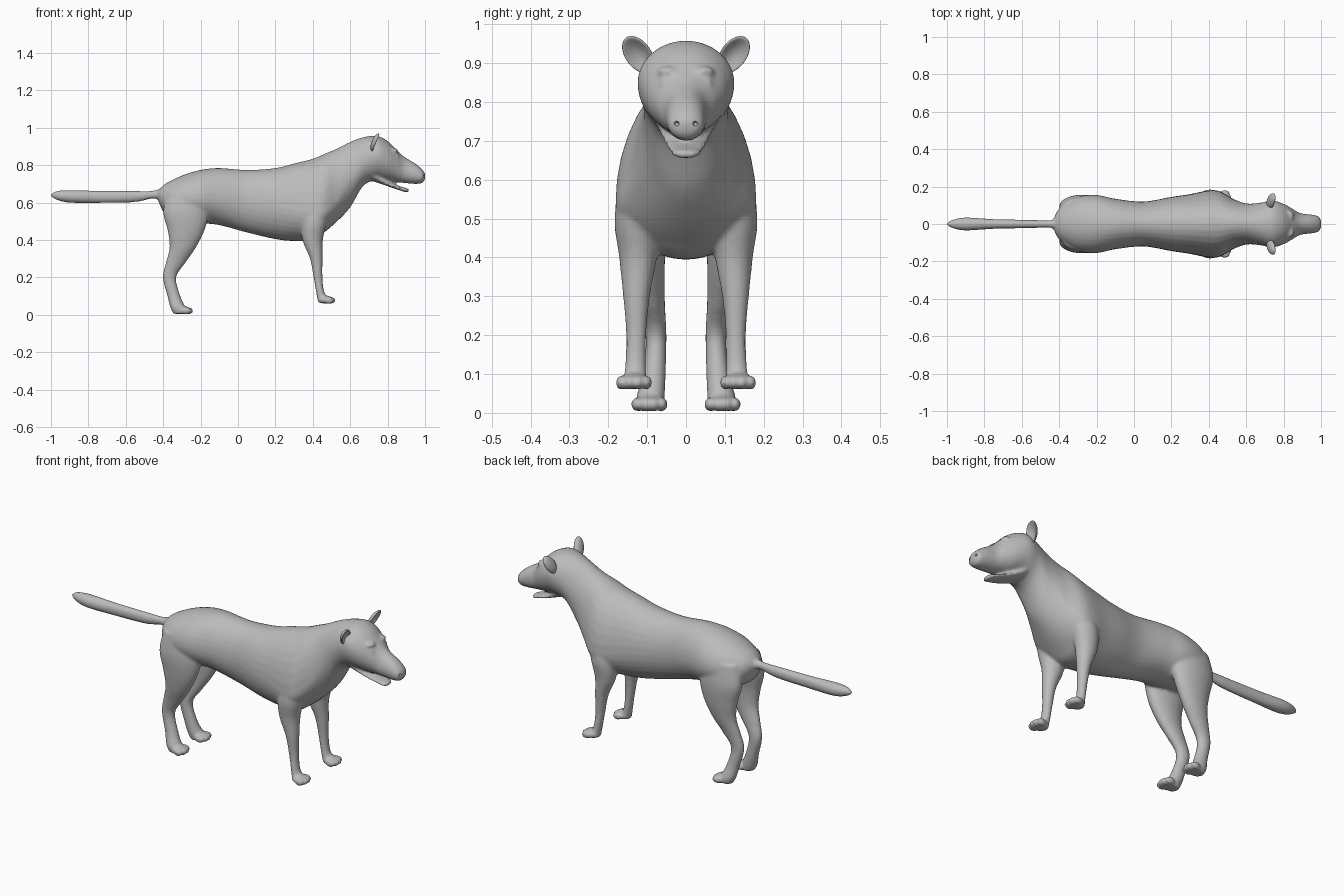
import bpy
import bmesh
import math
from mathutils import Matrix, Vector

cube = bpy.data.objects.get("Cube")
if cube:
    bpy.data.objects.remove(cube, do_unlink=True)

# One plain clay colour for everything
clay = bpy.data.materials.new("clay_grey")
clay.use_nodes = True
clay_colour = (0.5, 0.5, 0.5, 1)
clay.diffuse_color = clay_colour
clay.node_tree.nodes["Principled BSDF"].inputs["Base Color"].default_value = clay_colour


def smooth_path(sections, steps=6):
    """Catmull-Rom interpolation through a list of section tuples."""
    points = [Vector(s) for s in sections]
    points = [points[0]] + points + [points[-1]]
    result = []
    for i in range(1, len(points) - 2):
        a, b, c, d = points[i - 1:i + 3]
        for k in range(steps):
            t = k / steps
            result.append(0.5 * (2 * b + (c - a) * t
                                 + (2 * a - 5 * b + 4 * c - d) * t ** 2
                                 + (3 * b - a - 3 * c + d) * t ** 3))
    result.append(points[-1])
    return result


def upright_ring(section, angle):
    """Slice across x: position, bottom, top, half width, height of widest point."""
    x, bottom, top, width, middle = section
    s = math.sin(angle)
    reach = top - middle if s > 0 else middle - bottom
    return (x, width * math.cos(angle), middle + reach * s)


def flat_ring(section, angle):
    """Slice across z: height, back, front, inner and outer limits."""
    z, back, front, inner, outer = section
    return ((back + front) / 2 + (front - back) / 2 * math.cos(angle),
            (inner + outer) / 2 + (outer - inner) / 2 * math.sin(angle), z)


def loft(bm, sections, ring, side=1, count=32):
    rings = []
    for section in smooth_path(sections):
        loop = []
        for i in range(count):
            x, y, z = ring(section, math.tau * i / count)
            loop.append(bm.verts.new((x, y * side, z)))
        rings.append(loop)
    faces = [bm.faces.new(rings[0]), bm.faces.new(rings[-1])]
    for lower, upper in zip(rings, rings[1:]):
        for i in range(count):
            j = (i + 1) % count
            faces.append(bm.faces.new((lower[i], lower[j], upper[j], upper[i])))
    bmesh.ops.recalc_face_normals(bm, faces=faces)


def ellipsoid(bm, centre, size):
    matrix = Matrix.Translation(centre) @ Matrix.Diagonal((*size, 1))
    bmesh.ops.create_uvsphere(bm, u_segments=24, v_segments=16, radius=1, matrix=matrix)


def make_object(name, bm):
    mesh = bpy.data.meshes.new(name)
    for face in bm.faces:
        face.smooth = True
    bm.to_mesh(mesh)
    bm.free()
    mesh.materials.append(clay)
    obj = bpy.data.objects.new(name, mesh)
    bpy.context.collection.objects.link(obj)
    return obj


# Torso, neck, head and upper muzzle
torso = [
    (-.43, .62, .66, .03, .64), (-.39, .54, .7, .095, .62),
    (-.3, .5, .745, .145, .62), (-.2, .49, .775, .155, .62),
    (-.1, .48, .785, .135, .62), (.05, .44, .775, .12, .6),
    (.2, .405, .785, .145, .58), (.3, .395, .81, .16, .56),
    (.4, .4, .835, .18, .54), (.46, .44, .86, .175, .55),
    (.53, .5, .89, .135, .62), (.6, .575, .925, .11, .74),
    (.67, .69, .95, .113, .82), (.74, .72, .957, .125, .85),
    (.8, .715, .93, .108, .83), (.85, .71, .88, .08, .8),
    (.89, .705, .845, .058, .765), (.95, .7, .808, .05, .75),
    (.985, .705, .778, .042, .74), (1, .725, .758, .02, .74),
]
lower_jaw = [
    (.72, .715, .78, .08, .75), (.8, .688, .72, .058, .7),
    (.86, .667, .69, .046, .68), (.9, .655, .678, .036, .667),
    (.914, .66, .673, .02, .667),
]
tail = [
    (-.38, .6, .69, .04, .645), (-.45, .622, .665, .02, .645),
    (-.55, .603, .663, .022, .635), (-.75, .598, .664, .026, .632),
    (-.9, .6, .667, .035, .634), (-.97, .615, .662, .022, .64),
    (-1.002, .635, .645, .005, .64),
]
front_leg = [
    (.62, .36, .49, .08, .165), (.5, .34, .475, .07, .184),
    (.4, .345, .454, .075, .172), (.3, .385, .452, .093, .162),
    (.2, .404, .452, .102, .154), (.12, .418, .462, .103, .157),
    (.064, .428, .495, .1, .165),
]
hind_leg = [
    (.66, -.38, -.16, .03, .14), (.55, -.4, -.155, .035, .156),
    (.45, -.376, -.18, .05, .15), (.36, -.366, -.225, .055, .135),
    (.28, -.386, -.28, .054, .115), (.2, -.402, -.33, .05, .103),
    (.1, -.377, -.308, .052, .112), (.04, -.362, -.28, .055, .128),
    (.006, -.345, -.27, .06, .125),
]

bm = bmesh.new()
for sections in (torso, lower_jaw, tail):
    loft(bm, sections, upright_ring)

# Legs, paws, brows and eyes on both sides
for side in (1, -1):
    loft(bm, front_leg, flat_ring, side)
    loft(bm, hind_leg, flat_ring, side)
    for heel, paw_y, sole in ((.475, .134, .06), (-.285, .094, .004)):
        ellipsoid(bm, (heel - .01, side * paw_y, sole + .022), (.04, .038, .022))
        for toe in range(4):
            offset = (toe - 1.5) * .022
            ahead = .02 if toe in (1, 2) else .01
            ellipsoid(bm, (heel + ahead, side * (paw_y + offset), sole + .018),
                      (.027, .014, .019))
    ellipsoid(bm, (.832, side * .045, .878), (.024, .028, .014))
    ellipsoid(bm, (.846, side * .054, .85), (.015, .014, .011))

# Nose pad
ellipsoid(bm, (.984, 0, .745), (.018, .036, .024))

# Fuse the overlapping volumes into one smooth skin
body = make_object("body", bm)
fuse = body.modifiers.new("fuse", "REMESH")
fuse.mode = "VOXEL"
fuse.voxel_size = .007
fuse.use_smooth_shade = True
relax = body.modifiers.new("relax", "SMOOTH")
relax.factor = .5
relax.iterations = 7

# Nostrils
bm = bmesh.new()
for side in (1, -1):
    ellipsoid(bm, (.997, side * .024, .744), (.014, .006, .006))
nostrils = make_object("nostril_cutter", bm)
nostrils.hide_render = True
nostrils.hide_viewport = True
nostrils.display_type = "WIRE"
cut = body.modifiers.new("nostrils", "BOOLEAN")
cut.operation = "DIFFERENCE"
cut.object = nostrils

# Cupped ears, hollow towards the front
for name, side in (("left_ear", 1), ("right_ear", -1)):
    bm = bmesh.new()
    bmesh.ops.create_uvsphere(bm, u_segments=32, v_segments=24, radius=1)
    for v in bm.verts:
        hollow = max(0, 1 - v.co.y ** 2 - v.co.z ** 2)
        if v.co.x > 0:
            v.co.x -= 1.5 * hollow
    tilt = Matrix.Rotation(math.radians(22), 4, "Y") @ Matrix.Rotation(-side * math.radians(32), 4, "X")
    bm.transform(Matrix.Translation((.735, side * .123, .922)) @ tilt
                 @ Matrix.Diagonal((.02, .034, .056, 1)))
    make_object(name, bm)
